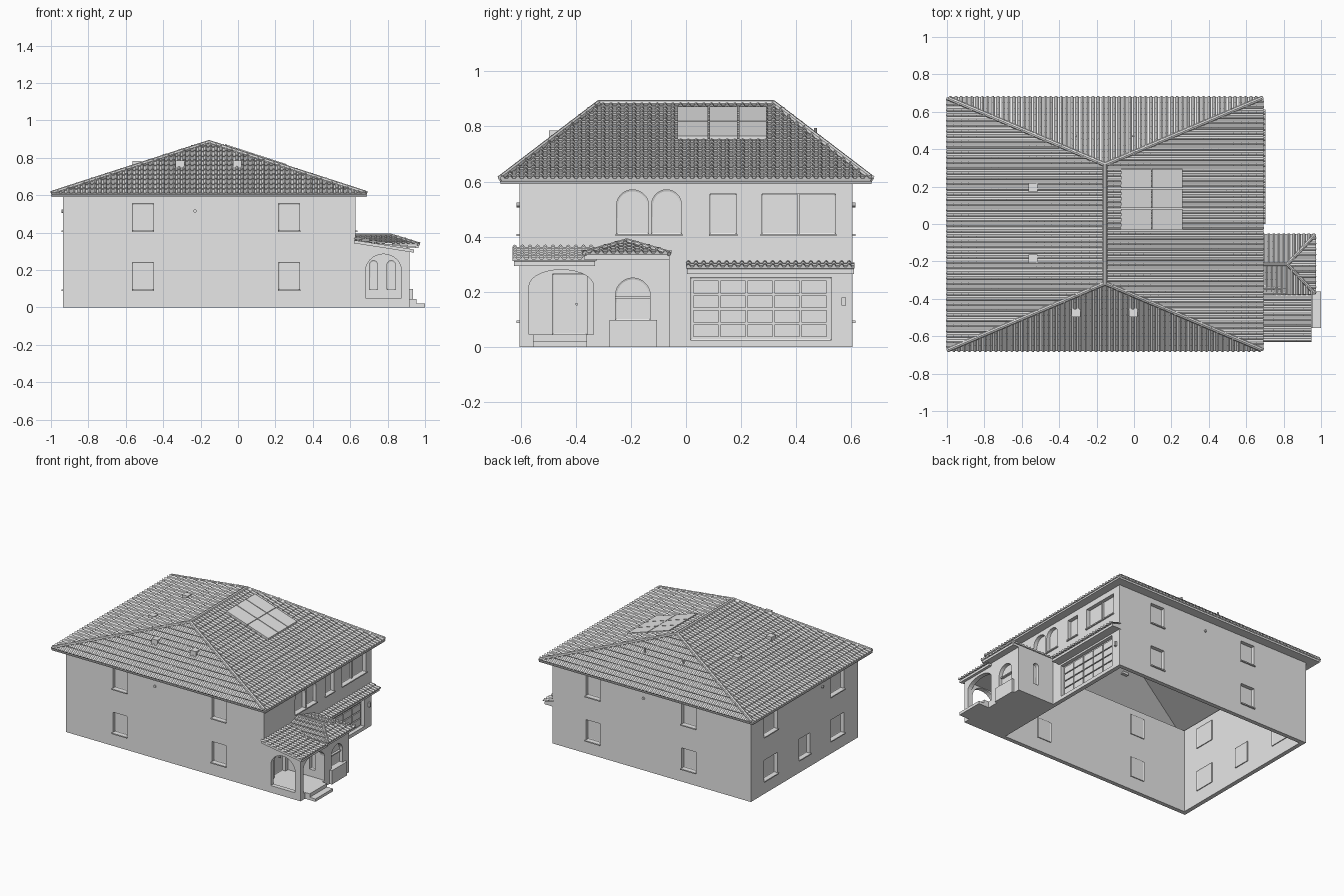
import bpy, bmesh, math
from mathutils import Vector, Matrix

cube = bpy.data.objects.get("Cube")
if cube:
    bpy.data.objects.remove(cube, do_unlink=True)

grey = bpy.data.materials.new("light_grey")
grey.use_nodes = True
grey.diffuse_color = (0.8, 0.8, 0.8, 1)
grey.node_tree.nodes["Principled BSDF"].inputs["Base Color"].default_value = (0.8, 0.8, 0.8, 1)


def finish(name, bm):
    mesh = bpy.data.meshes.new(name)
    bm.to_mesh(mesh)
    bm.free()
    mesh.materials.append(grey)
    obj = bpy.data.objects.new(name, mesh)
    bpy.context.collection.objects.link(obj)
    return obj


def prism(name, pts, axis, d0, d1, inset=0):
    """Extrude a profile of (horizontal, z) points along the x or y axis."""
    bm = bmesh.new()
    rings = [[bm.verts.new((d, a, z) if axis == "x" else (a, d, z)) for a, z in pts]
             for d in (d0, d1)]
    caps = [bm.faces.new(r) for r in rings]
    for i in range(len(pts)):
        j = (i + 1) % len(pts)
        bm.faces.new((rings[0][i], rings[0][j], rings[1][j], rings[1][i]))
    bmesh.ops.recalc_face_normals(bm, faces=bm.faces)
    if inset:
        bmesh.ops.inset_individual(bm, faces=caps, thickness=inset, depth=-0.003)
    return finish(name, bm)


def arch(a0, a1, z0, z1, rise=0):
    """Rectangle outline with an optional rounded head."""
    if not rise:
        return [(a0, z0), (a1, z0), (a1, z1), (a0, z1)]
    c, r = (a0 + a1) / 2, (a1 - a0) / 2
    head = [math.pi * i / 14 for i in range(15)]
    return [(a0, z0), (a1, z0)] + [(c + r * math.cos(t), z1 - rise + rise * math.sin(t)) for t in head]


def box(name, x0, x1, y0, y1, z0, z1):
    return prism(name, arch(x0, x1, z0, z1), "y", y0, y1)


def rod(name, p, q, radius, sides=8):
    p, q = Vector(p), Vector(q)
    bm = bmesh.new()
    turn = (q - p).to_track_quat("Z", "Y").to_matrix().to_4x4()
    bmesh.ops.create_cone(bm, cap_ends=True, segments=sides, radius1=radius, radius2=radius,
                          depth=(q - p).length, matrix=Matrix.Translation((p + q) / 2) @ turn)
    return finish(name, bm)


def cut(target, cutter):
    mod = target.modifiers.new("cut", "BOOLEAN")
    mod.operation, mod.solver, mod.object = "DIFFERENCE", "EXACT", cutter
    bpy.context.view_layer.objects.active = target
    bpy.ops.object.modifier_apply(modifier=mod.name)
    bpy.data.objects.remove(cutter, do_unlink=True)


def window(name, wall, axis, face, side, a0, a1, z0, z1, rise=0, sill=True):
    """Recessed opening with a framed pane; side is the outward direction."""
    outline = arch(a0, a1, z0, z1, rise)
    cut(wall, prism("cutter", outline, axis, face + side * 0.03, face - side * 0.028))
    cut_pane = prism(name, outline, axis, face - side * 0.036, face - side * 0.026, inset=0.008)
    if sill:
        prism(name + "_sill", arch(a0 - 0.004, a1 + 0.004, z0 - 0.008, z0), axis,
              face - side * 0.02, face + side * 0.01)
    return cut_pane


def tiled(name, corners, pitch=0.028, course=0.042, hump=0.009, lift=0.007):
    """Overlapping barrel-tile courses; the first two corners are the eave."""
    pts = [Vector(c) for c in corners]
    a, b, c = pts[:3]
    u = (b - a).normalized()
    v = (c - a) - u * (c - a).dot(u)
    length = v.length
    v.normalize()
    n = u.cross(v)
    width = (b - a).length
    cols, rows = round(width / pitch), max(1, round(length / course))
    step, run = width / cols, length / rows
    shape = [(0, 0), (0.12, 0.7), (0.3, 1), (0.48, 0.7), (0.6, 0)]
    line = [((k + s) * step, h * hump) for k in range(cols) for s, h in shape] + [(width, 0)]
    bm = bmesh.new()
    for r in range(rows):
        lo, hi = r * run, (r + 1) * run
        base = [bm.verts.new(a + u * s + v * lo) for s, h in line]
        low = [bm.verts.new(a + u * s + v * lo + n * (h + lift)) for s, h in line]
        top = [bm.verts.new(a + u * s + v * hi + n * h) for s, h in line]
        for i in range(len(line) - 1):
            bm.faces.new((low[i], low[i + 1], top[i + 1], top[i]))
            bm.faces.new((base[i], base[i + 1], low[i + 1], low[i]))
    # trim along hips and ridge
    for i in range(1, len(pts)):
        p, q = pts[i], pts[(i + 1) % len(pts)]
        bmesh.ops.bisect_plane(bm, geom=bm.verts[:] + bm.edges[:] + bm.faces[:], plane_co=p,
                               plane_no=(q.y - p.y, p.x - q.x, 0), clear_outer=True)
    return finish(name, bm)


# Hollow main walls, open below
X0, X1, Y = -0.935, 0.628, 0.605
walls = box("main_walls", X0, X1, -Y, Y, 0, 0.6)
cut(walls, box("cutter", X0 + 0.03, X1 - 0.03, 0.03 - Y, Y - 0.03, -0.1, 0.7))

# Windows of the front, back and left walls
UP, LOW = (0.41, 0.555), (0.095, 0.24)
for z in (UP, LOW):
    for x in (-0.508, 0.273):
        window("front_window", walls, "y", -Y, -1, x - 0.056, x + 0.056, *z)
    for x in (-0.445, 0.31):
        window("back_window", walls, "y", Y, 1, x - 0.056, x + 0.056, *z)
    for y in (-0.37, 0.38):
        window("left_window", walls, "x", X0, -1, y - 0.075, y + 0.075, *z)
window("left_middle_window", walls, "x", X0, -1, -0.06, 0.06, *LOW)

# Windows, door and garage door of the right wall
window("arched_window", walls, "x", X1, 1, -0.252, -0.136, 0.41, 0.57, 0.055)
window("arched_window", walls, "x", X1, 1, -0.125, -0.016, 0.41, 0.57, 0.055)
window("small_window", walls, "x", X1, 1, 0.087, 0.183, *UP)
window("wide_window", walls, "x", X1, 1, 0.275, 0.543, *UP)
box("wide_window_mullion", X1 - 0.03, X1 - 0.015, 0.403, 0.413, *UP)
window("front_door", walls, "x", X1, 1, -0.485, -0.36, 0.045, 0.265, sill=False)
rod("door_knob", (X1 - 0.03, -0.397, 0.155), (X1 - 0.012, -0.397, 0.155), 0.005)
window("garage_door", walls, "x", X1, 1, 0.016, 0.528, 0.025, 0.252, sill=False)
for i in range(5):
    for j in range(4):
        y, z = 0.028 + i * 0.098, 0.035 + j * 0.053
        box("garage_door_panel", X1 - 0.03, X1 - 0.02, y, y + 0.09, z, z + 0.046)
box("wall_lamp", X1 - 0.005, X1 + 0.016, 0.565, 0.58, 0.15, 0.18)

# Small wall vents
rod("front_wall_vent", (-0.23, 0.005 - Y, 0.515), (-0.23, -Y - 0.01, 0.515), 0.009)
rod("back_wall_vent", (-0.09, Y - 0.005, 0.515), (-0.09, Y + 0.01, 0.515), 0.009)
rod("left_wall_vent", (X0 + 0.005, -0.2, 0.515), (X0 - 0.01, -0.2, 0.515), 0.009)

# Main hipped roof: deck, tiles, caps, eaves
EAVE, RIDGE, RX, RY, EY = 0.605, 0.88, -0.155, 0.317, 0.675
e = [(-1, -EY, EAVE), (0.69, -EY, EAVE), (0.69, EY, EAVE), (-1, EY, EAVE)]
r0, r1 = (RX, -RY, RIDGE), (RX, RY, RIDGE)
slopes = {"front": (e[0], e[1], r0), "right": (e[1], e[2], r1, r0),
          "back": (e[2], e[3], r1), "left": (e[3], e[0], r0, r1)}
bm = bmesh.new()
for side, corners in slopes.items():
    tiled(side + "_roof_tiles", corners)
    bm.faces.new([bm.verts.new((x, y, z - 0.004)) for x, y, z in corners])
bmesh.ops.remove_doubles(bm, verts=bm.verts, dist=0.0001)
deck = finish("roof_deck", bm)
solid = deck.modifiers.new("thickness", "SOLIDIFY")
solid.thickness, solid.offset = 0.01, -1
for corner, end in zip(e, (r0, r0, r1, r1)):
    rod("hip_cap", Vector(corner).lerp(Vector(end), 0.01) + Vector((0, 0, 0.005)),
        Vector(end) + Vector((0, 0, 0.003)), 0.012)
rod("ridge_cap", (RX, -RY - 0.005, RIDGE + 0.003), (RX, RY + 0.005, RIDGE + 0.003), 0.013)
for s in (-1, 1):
    ya, yb = sorted((s * 0.67, s * 0.6))
    box("eave_board", -0.995, 0.685, ya, yb, 0.593, 0.607)
box("eave_board", -0.995, X0 + 0.005, -0.67, 0.67, 0.593, 0.607)
box("eave_board", X1 - 0.005, 0.685, -0.67, 0.67, 0.593, 0.607)


def slope_z(x):
    return EAVE + (RIDGE - EAVE) * (0.69 - x) / 0.845


# Roof panels, vents and pipes
for y0, y1 in ((-0.03, 0.08), (0.085, 0.187), (0.192, 0.293)):
    for x0, x1 in ((-0.07, 0.093), (0.097, 0.26)):
        a, b = slope_z(x0), slope_z(x1)
        prism("roof_panel", [(x0, a + 0.008), (x1, b + 0.008), (x1, b + 0.021), (x0, a + 0.021)],
              "y", y0, y1)
for x in (-0.31, -0.005):
    box("front_roof_vent", x - 0.023, x + 0.023, -0.498, -0.452, 0.745, 0.785)
    rod("back_roof_pipe", (x, 0.47, 0.74), (x, 0.47, 0.795), 0.006)
for y in (-0.185, 0.195):
    box("left_roof_vent", -0.563, -0.517, y - 0.023, y + 0.023, 0.745, 0.782)

# Tiled ledge above the garage
prism("garage_ledge", [(0.62, 0.265), (0.69, 0.265), (0.69, 0.283), (0.62, 0.303)], "y", 0.003, 0.609)
tiled("garage_ledge_tiles", [(0.7, 0, 0.284), (0.7, 0.612, 0.284), (0.62, 0.612, 0.306), (0.62, 0, 0.306)])

# Open arched porch with lean-to roof
PX = 0.917
porch = prism("porch_walls", [(0.62, 0), (PX, 0), (PX, 0.303), (0.62, 0.35)], "y", -Y, -0.33)
cut(porch, box("cutter", 0.5, PX - 0.032, -0.573, -0.2, 0.045, 0.287))
cut(porch, prism("cutter", arch(0.682, 0.874, 0.05, 0.285, 0.09), "y", -0.7, -0.55))
cut(porch, prism("cutter", arch(-0.57, -0.335, 0.045, 0.28, 0.06), "x", 0.86, 1))
prism("porch_roof_deck", [(0.62, 0.343), (0.94, 0.293), (0.94, 0.31), (0.62, 0.36)], "y", -0.625, -0.33)
tiled("porch_roof_tiles", [(0.947, -0.63, 0.312), (0.947, -0.325, 0.312),
                           (0.62, -0.325, 0.362), (0.62, -0.63, 0.362)])
box("upper_step", PX - 0.005, 0.955, -0.555, -0.36, 0, 0.045)
box("lower_step", 0.95, 1, -0.555, -0.36, 0, 0.02)

# Entry block with arched windows and a small hipped roof
entry = box("entry_walls", 0.62, PX, -0.333, -0.06, 0, 0.325)
window("entry_arched_window", entry, "x", PX, 1, -0.256, -0.13, 0.098, 0.25, 0.063, sill=False)
box("entry_window_transom", PX - 0.03, PX - 0.012, -0.256, -0.13, 0.175, 0.183)
for x0, x1 in ((0.703, 0.746), (0.797, 0.842)):
    window("porch_slit_window", entry, "y", -0.333, -1, x0, x1, 0.095, 0.25, 0.021, sill=False)
window("entry_back_window", entry, "y", -0.06, 1, 0.75, 0.793, 0.095, 0.25, 0.021, sill=False)
box("planter_box", PX - 0.005, 0.935, -0.278, -0.105, 0, 0.098)
box("entry_eave_board", 0.62, 0.964, -0.37, -0.06, 0.318, 0.335)
se, ne, sw, nw = (0.97, -0.375, 0.334), (0.97, -0.055, 0.334), (0.62, -0.375, 0.334), (0.62, -0.055, 0.334)
tip, back = (0.82, -0.215, 0.38), (0.62, -0.215, 0.38)
tiled("entry_roof_tiles_right", (se, ne, tip))
tiled("entry_roof_tiles_front", (sw, se, tip, back))
tiled("entry_roof_tiles_back", (ne, nw, back, tip))
for corner in (se, ne, back):
    rod("entry_roof_cap", Vector(corner).lerp(Vector(tip), 0.03) + Vector((0, 0, 0.004)),
        Vector(tip) + Vector((0, 0, 0.004)), 0.01)
